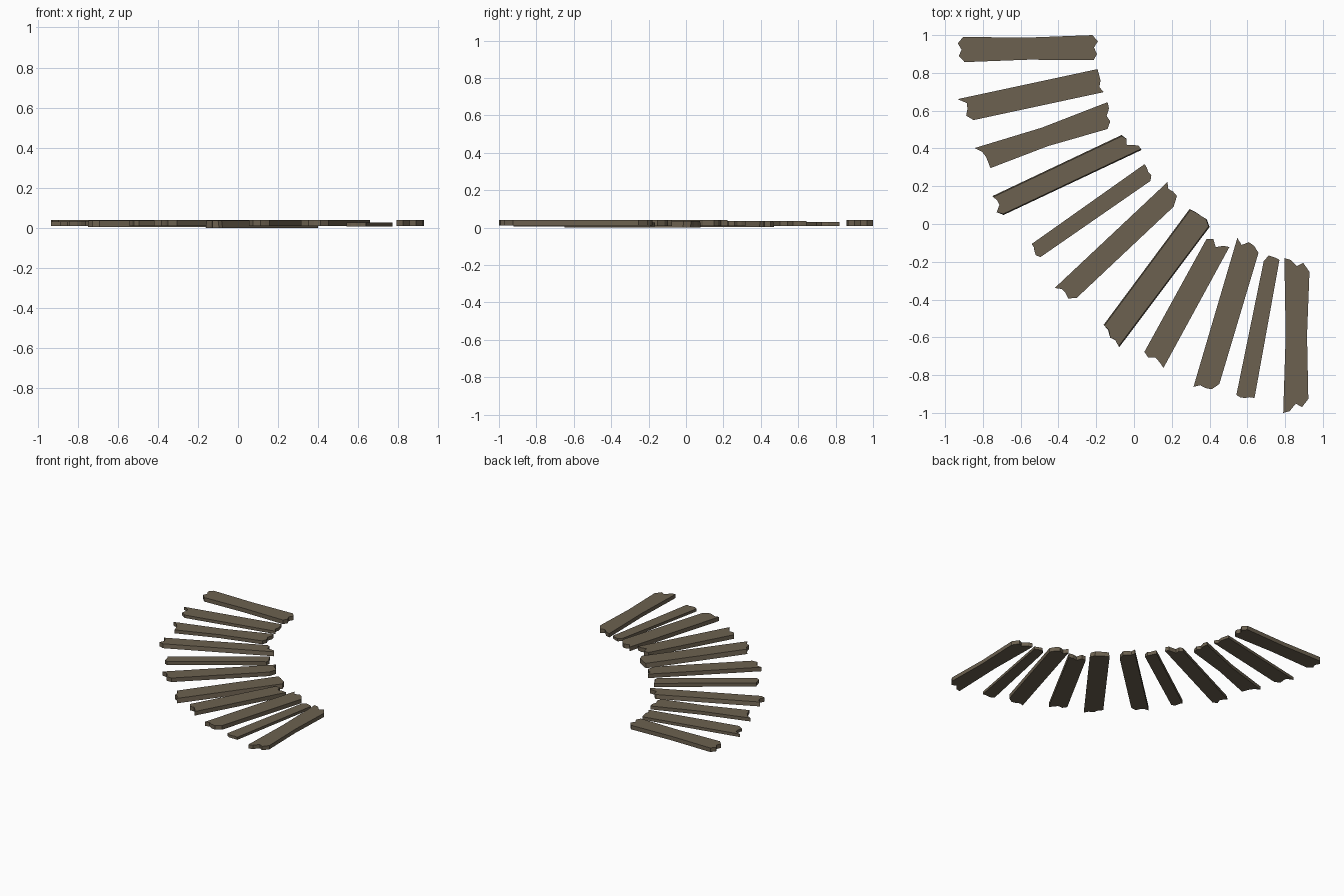
import bpy, bmesh
from mathutils import Vector

if "Cube" in bpy.data.objects:
    bpy.data.objects.remove(bpy.data.objects["Cube"])

wood = bpy.data.materials.new("weathered brown wood")
wood.diffuse_color = (0.15, 0.12, 0.08, 1)
wood.use_nodes = True
wood.node_tree.nodes["Principled BSDF"].inputs["Base Color"].default_value = wood.diffuse_color
count = 0


def end_points(p, q, jag, out):
    """Ragged plank end from p to q; jag pushes points along the plank."""
    pts = [p]
    for t, j in zip((0.25, 0.5, 0.75), jag):
        pts.append(p.lerp(q, t) + out * j)
    return pts + [q]


def plank(a, b, c, d, jag_out, jag_in, pinch=0.0, z0=0.008, z1=0.04, worn=0.0):
    """a, b: outer end corners; d, c: inner end corners (same order)."""
    global count
    count += 1
    a, b, c, d = map(Vector, (a, b, c, d))
    out = ((a + b) - (c + d)).normalized()
    side = Vector((-out.y, out.x))
    if side.dot(b - a) < 0:
        side = -side
    outer = end_points(a, b, jag_out, out)
    inner = end_points(d, c, jag_in, -out)
    outline = (outer + [b.lerp(c, 0.5) - side * pinch]
               + inner[::-1] + [a.lerp(d, 0.5) + side * pinch])
    mid = (a + b + c + d) / 4

    bm = bmesh.new()
    low = [bm.verts.new((p.x, p.y, z0)) for p in outline]
    high = []
    for p in outline:
        s = (p - mid).dot(side)
        # worn planks have a top that is narrower than the underside
        q = p - side * (worn if s > 0 else -worn) if abs(s) > 0.03 else p
        high.append(bm.verts.new((q.x, q.y, z1)))
    bm.faces.new(low)
    bm.faces.new(high)
    n = len(low)
    for i in range(n):
        k = (i + 1) % n
        bm.faces.new((low[i], low[k], high[k], high[i]))
    bmesh.ops.recalc_face_normals(bm, faces=bm.faces)
    bmesh.ops.triangulate(bm, faces=[f for f in bm.faces if len(f.verts) > 4])
    me = bpy.data.meshes.new("plank")
    bm.to_mesh(me)
    bm.free()
    me.materials.append(wood)
    ob = bpy.data.objects.new(f"path_plank_{count:02d}", me)
    bpy.context.collection.objects.link(ob)


# Planks of the curved path, from the back left to the front right
plank((-.905, .99), (-.897, .857), (-.214, .867), (-.22, 1.0),
      (.03, .012, .028), (.027, .005, .02), .008)
plank((-.934, .661), (-.85, .55), (-.161, .698), (-.193, .82),
      (-.03, -.01, .018), (0, 0, -.015), z1=.031)
plank((-.844, .402), (-.76, .296), (-.14, .503), (-.14, .645),
      (-.02, -.02, -.01), (.008, -.005, .015), .014, z1=.035)
plank((-.749, .148), (-.69, .048), (.04, .392), (-.066, .471),
      (-.01, -.008, .025), (0, -.028, .01), z0=.004, z1=.036, worn=.006)
plank((-.542, -.106), (-.495, -.175), (.087, .228), (.056, .317),
      (0, .01, .015), (.005, .005, .015), z1=.036)
plank((-.42, -.339), (-.304, -.392), (.21, .092), (.177, .222),
      (-.012, 0, .022), (-.005, .02, .035))
plank((-.161, -.534), (-.077, -.651), (.4, -.016), (.294, .079),
      (-.004, .012, -.006), (.01, .014, .02), z0=0, z1=.036, worn=.006)
plank((.055, -.677), (.156, -.762), (.505, -.122), (.384, -.079),
      (.01, -.015, -.01), (.012, -.025, -.005))
plank((.315, -.862), (.452, -.847), (.659, -.153), (.547, -.074),
      (-.005, .015, .025), (-.018, .018, .018))
plank((.542, -.905), (.638, -.921), (.77, -.19), (.687, -.196),
      (.01, .008, 0), (.028, .02, .012), z0=.006, z1=.027)
plank((.79, -1.0), (.923, -.926), (.929, -.254), (.796, -.18),
      (.01, -.012, .025), (.008, -.005, .03), .01, z0=.01)
